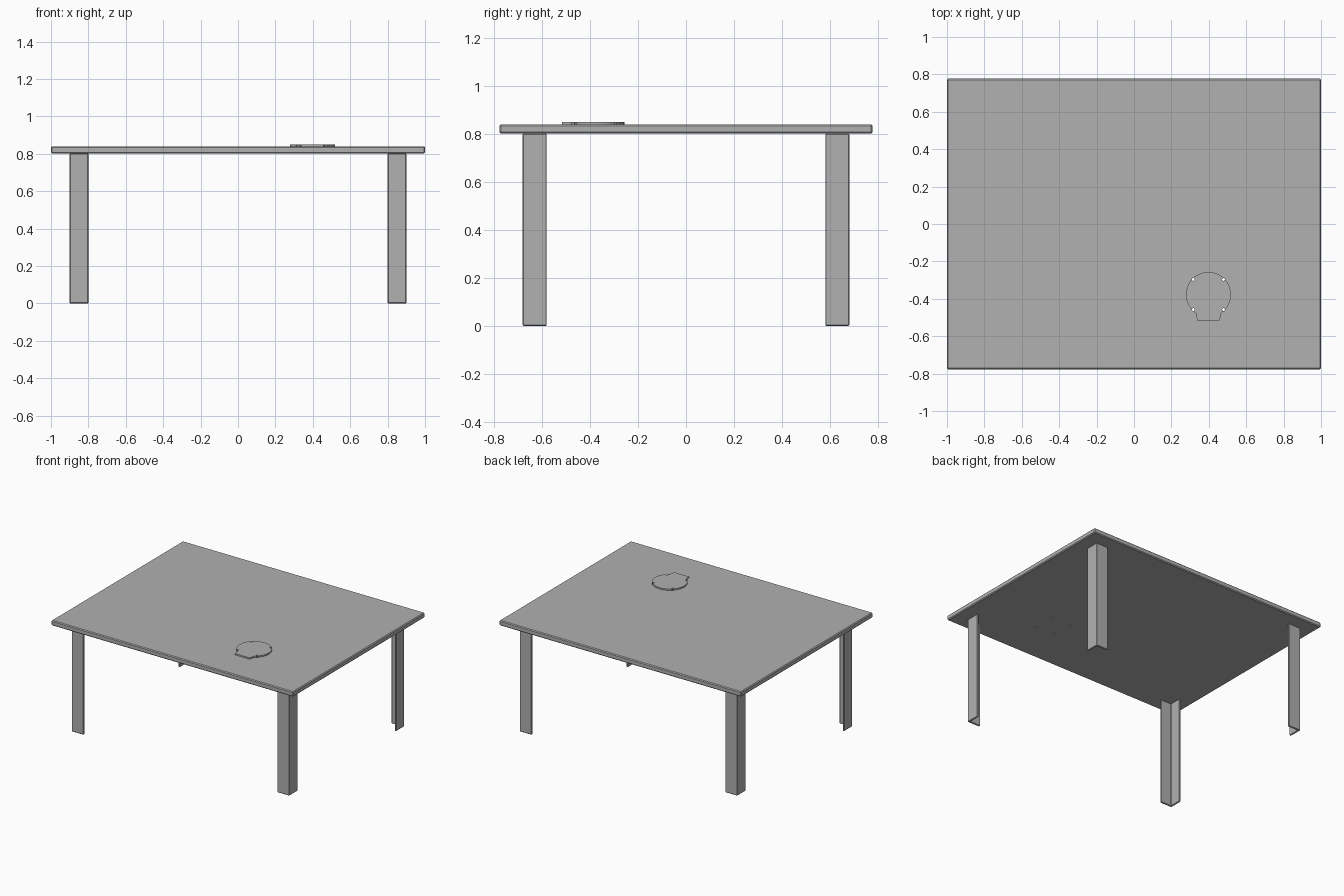
import bpy, bmesh, math

if "Cube" in bpy.data.objects:
    bpy.data.objects.remove(bpy.data.objects["Cube"])

grey = bpy.data.materials.new("dark_grey")
grey.diffuse_color = (0.44, 0.44, 0.44, 1)
grey.use_nodes = True
grey.node_tree.nodes["Principled BSDF"].inputs["Base Color"].default_value = grey.diffuse_color


def extrude_profile(name, pts, height, bevel=0.0):
    """Closed horizontal outline raised into a solid, with small chamfered edges."""
    bm = bmesh.new()
    face = bm.faces.new([bm.verts.new(p) for p in pts])
    res = bmesh.ops.extrude_face_region(bm, geom=[face])
    verts = [g for g in res["geom"] if isinstance(g, bmesh.types.BMVert)]
    bmesh.ops.translate(bm, verts=verts, vec=(0, 0, height))
    bmesh.ops.recalc_face_normals(bm, faces=bm.faces[:])
    if bevel:
        bmesh.ops.bevel(bm, geom=bm.edges[:], offset=bevel, segments=1,
                        affect='EDGES', profile=0.5)
    mesh = bpy.data.meshes.new(name)
    bm.to_mesh(mesh)
    bm.free()
    mesh.materials.append(grey)
    obj = bpy.data.objects.new(name, mesh)
    bpy.context.collection.objects.link(obj)
    return obj


# Table top: thin slab with small chamfers
HY, Z0, Z1 = 0.777, 0.802, 0.84
table_top = extrude_profile(
    "table_top", [(-1, -HY, Z0), (1, -HY, Z0), (1, HY, Z0), (-1, HY, Z0)], Z1 - Z0, 0.006)

# Legs: angle sections with chamfered edges, open towards the centre
W, T = 0.1, 0.013
section = [(0, W), (0, 0), (W, 0), (W, T), (T, T), (T, W)]
for sx, xn in ((-1, "left"), (1, "right")):
    for sy, yn in ((-1, "front"), (1, "back")):
        pts = [(sx * (0.9 - u), sy * (0.68 - v), 0) for u, v in section]
        extrude_profile(f"{yn}_{xn}_leg", pts, Z0, 0.004)

# Mounting plate: disc with a tapered tab towards the front
CX, CY, PR = 0.398, -0.377, 0.12
a = math.asin(0.068 / PR)
start, sweep, n = a - math.pi / 2, 2 * math.pi - 2 * a, 64
outline = [(CX + PR * math.cos(start + sweep * i / n),
            CY + PR * math.sin(start + sweep * i / n), Z1) for i in range(n + 1)]
outline += [(CX - 0.06, -0.516, Z1), (CX + 0.06, -0.516, Z1)]
plate = extrude_profile("mounting_plate", outline, 0.01)

# Four bolt holes through plate and top, open to the plate's rim
for i in range(4):
    t = math.radians(45 + 90 * i)
    bpy.ops.mesh.primitive_cylinder_add(
        vertices=20, radius=0.0075, depth=0.2,
        location=(CX + 0.114 * math.cos(t), CY + 0.114 * math.sin(t), Z1))
    cutter = bpy.context.object
    cutter.name = f"hole_cutter_{i + 1}"
    cutter.data.materials.append(grey)
    cutter.hide_render = True
    cutter.hide_set(True)
    for target in (table_top, plate):
        mod = target.modifiers.new("bolt_hole", 'BOOLEAN')
        mod.operation = 'DIFFERENCE'
        mod.solver = 'EXACT'
        mod.object = cutter

# Smooth only the round rim of the plate; everything else stays flat
bpy.ops.object.select_all(action='DESELECT')
plate.select_set(True)
bpy.context.view_layer.objects.active = plate
bpy.ops.object.shade_smooth_by_angle(angle=math.radians(30))
